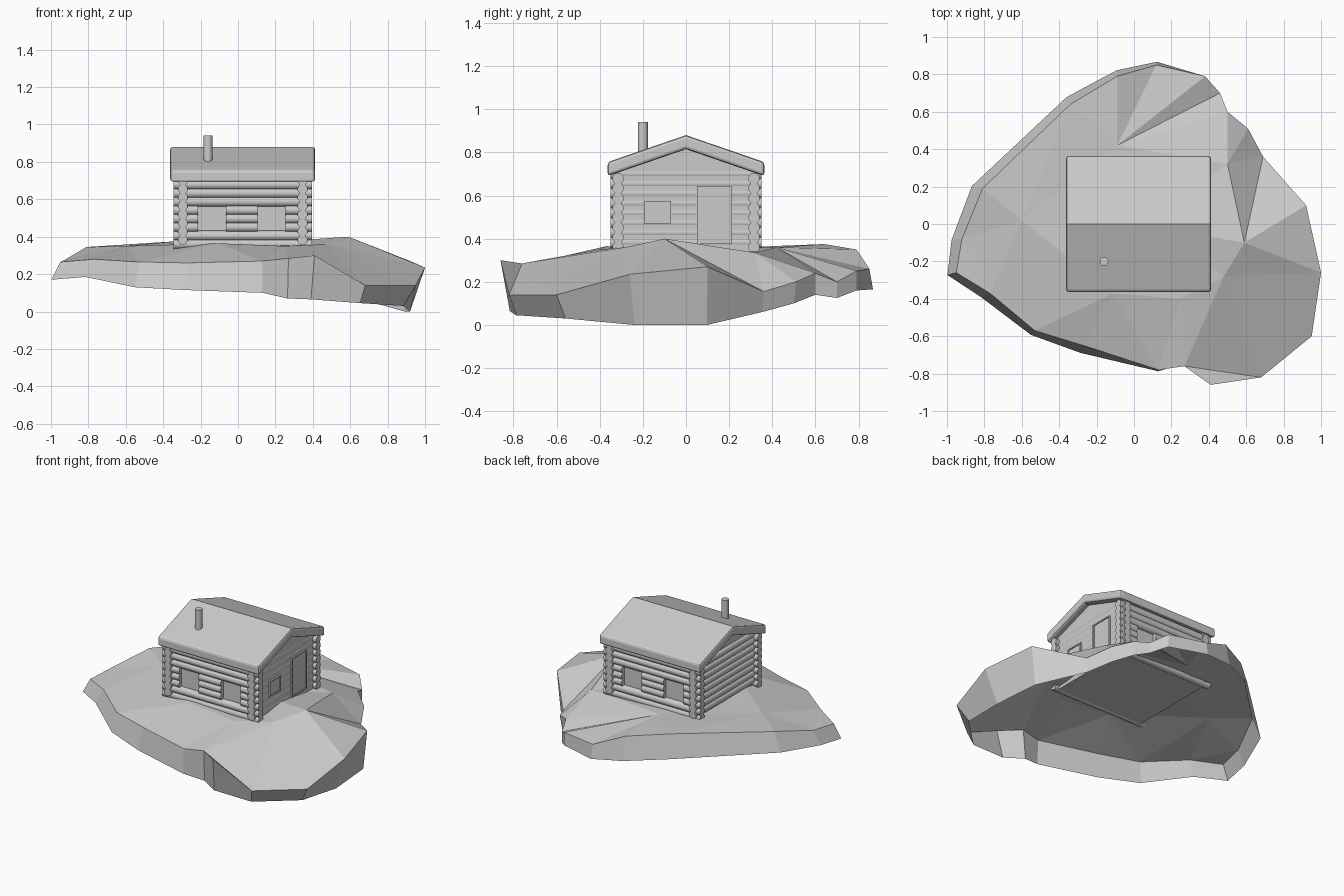
import bpy, bmesh, math
from mathutils import Matrix, Vector
from mathutils.geometry import delaunay_2d_cdt

if "Cube" in bpy.data.objects:
    bpy.data.objects.remove(bpy.data.objects["Cube"])


def add_object(name, bm, smooth=False):
    mesh = bpy.data.meshes.new(name)
    bm.to_mesh(mesh)
    bm.free()
    ob = bpy.data.objects.new(name, mesh)
    bpy.context.collection.objects.link(ob)
    if smooth:
        bpy.ops.object.select_all(action='DESELECT')
        ob.select_set(True)
        bpy.context.view_layer.objects.active = ob
        bpy.ops.object.shade_smooth_by_angle(angle=math.radians(45))
    return ob


def cylinder(bm, start, end, r, sides=10):
    a, b = Vector(start), Vector(end)
    rot = (b - a).to_track_quat('Z', 'Y').to_matrix().to_4x4()
    bmesh.ops.create_cone(bm, cap_ends=True, segments=sides, radius1=r, radius2=r,
                          depth=(b - a).length, matrix=Matrix.Translation((a + b) / 2) @ rot)


def box(bm, x0, x1, y0, y1, z0, z1):
    m = Matrix.Translation(((x0 + x1) / 2, (y0 + y1) / 2, (z0 + z1) / 2))
    bmesh.ops.create_cube(bm, size=1, matrix=m @ Matrix.Diagonal((x1 - x0, y1 - y0, z1 - z0, 1)))


def prism(profile, x0, x1):
    """Extrude a (y, z) profile along x."""
    bm = bmesh.new()
    f = bm.faces.new([bm.verts.new((x0, y, z)) for y, z in profile])
    ext = bmesh.ops.extrude_face_region(bm, geom=[f])
    bmesh.ops.translate(bm, vec=(x1 - x0, 0, 0),
                        verts=[v for v in ext['geom'] if isinstance(v, bmesh.types.BMVert)])
    bmesh.ops.recalc_face_normals(bm, faces=bm.faces)
    return bm


# Ground: rim as x, y, top z, scale of the lower edge, lower z
rim = [(-.95, -.26, .265, 1.05, .17), (-.77, -.37, .28, 1.06, .185),
       (-.53, -.57, .265, 1.04, .13), (-.27, -.65, .26, 1.06, .115),
       (.13, -.78, .27, 1.01, .10), (.27, -.76, .285, .98, .07),
       (.41, -.86, .30, .95, .065), (.68, -.82, .14, .96, .045),
       (.95, -.60, .14, .93, .03), (1.0, -.26, .235, .92, 0),
       (.92, .10, .27, .97, 0), (.69, .36, .155, .98, .06),
       (.61, .51, .20, .98, .10), (.50, .60, .24, 1, .14),
       (.46, .70, .20, 1, .125), (.38, .79, .25, 1, .16),
       (.12, .85, .26, 1.02, .165), (-.09, .79, .35, 1.04, .19),
       (-.34, .64, .375, 1.06, .22), (-.81, .19, .345, 1.07, .22),
       (-.92, -.08, .28, 1.06, .19)]
hills = [(-.60, .02, .35), (-.11, -.37, .365), (.25, -.40, .35), (.48, -.28, .36),
         (.59, -.10, .40), (.50, .32, .335), (-.09, .42, .36), (.02, 0, .36)]
n = len(rim)
pts = [Vector(p[:3]) for p in rim] + [Vector(p) for p in hills]
res = delaunay_2d_cdt([p.xy for p in pts], [(i, (i + 1) % n) for i in range(n)], [], 1, 1e-5)
bm = bmesh.new()
top = [bm.verts.new(p) for p in pts]
low = [bm.verts.new((x * s, y * s, zb)) for x, y, _, s, zb in rim]
for f in res[2]:
    bm.faces.new([top[res[3][i][0]] for i in f])
for i in range(n):
    j = (i + 1) % n
    bm.faces.new((top[i], low[i], low[j], top[j]))
bmesh.ops.recalc_face_normals(bm, faces=bm.faces)
if sum(f.normal.z for f in bm.faces) < 0:
    bmesh.ops.reverse_faces(bm, faces=bm.faces)
add_object("ground", bm)

# Cabin body with gables
add_object("cabin_body", prism([(-.30, .337), (.30, .337), (.30, .715), (0, .82), (-.30, .715)],
                               -.305, .369))

# Log walls: long logs stop at the windows, cross logs sit half a step higher
CX, STEP, R = .025, .0455, .027
windows = [(-.215, -.065), (.105, .255)]
bm = bmesh.new()
for i in range(8):
    z = .36 + STEP * i
    cuts = [-.345] + ([x for w in windows for x in w] if 2 <= i <= 4 else []) + [.395]
    for s in (-1, 1):
        for a, b in zip(cuts[::2], cuts[1::2]):
            cylinder(bm, (a, s * .315, z), (b, s * .315, z), R)
        x = CX + s * .32
        cylinder(bm, (x, -.35, z + STEP / 2), (x, .35, z + STEP / 2), R)
add_object("wall_logs", bm, smooth=True)

# Long-side window panes
bm = bmesh.new()
for s in (-1, 1):
    for a, b in windows:
        box(bm, a, b, s * .305 - .006, s * .305 + .006, .425, .572)
add_object("window_panes", bm)


# Door and small window on the right gable, each a panel in a thin frame
def framed_panel(name, y0, y1, z0, z1, t=.008):
    bm = bmesh.new()
    box(bm, .36, .374, y0, y1, z0, z1)
    for y in (y0, y1 - t):
        box(bm, .36, .38, y, y + t, z0, z1)
    for z in (z0, z1 - t):
        box(bm, .36, .38, y0 + t, y1 - t, z, z + t)
    add_object(name, bm)


framed_panel("door", .05, .21, .375, .645)
framed_panel("gable_window", -.195, -.07, .47, .575)

# Roof slab with rounded rims and a crisp ridge
bm = prism([(0, .88), (.363, .755), (.363, .69), (0, .815), (-.363, .69), (-.363, .755)],
           -.363, .413)
edges = [e for e in bm.edges if any(abs(v.co.y) > .1 for v in e.verts)]
bmesh.ops.bevel(bm, geom=edges, offset=.014, segments=2, profile=.5, affect='EDGES')
add_object("roof", bm)

# Stove pipe
bm = bmesh.new()
cylinder(bm, (-.16, -.2, .78), (-.16, -.2, .94), .0235, 12)
add_object("chimney", bm, smooth=True)
